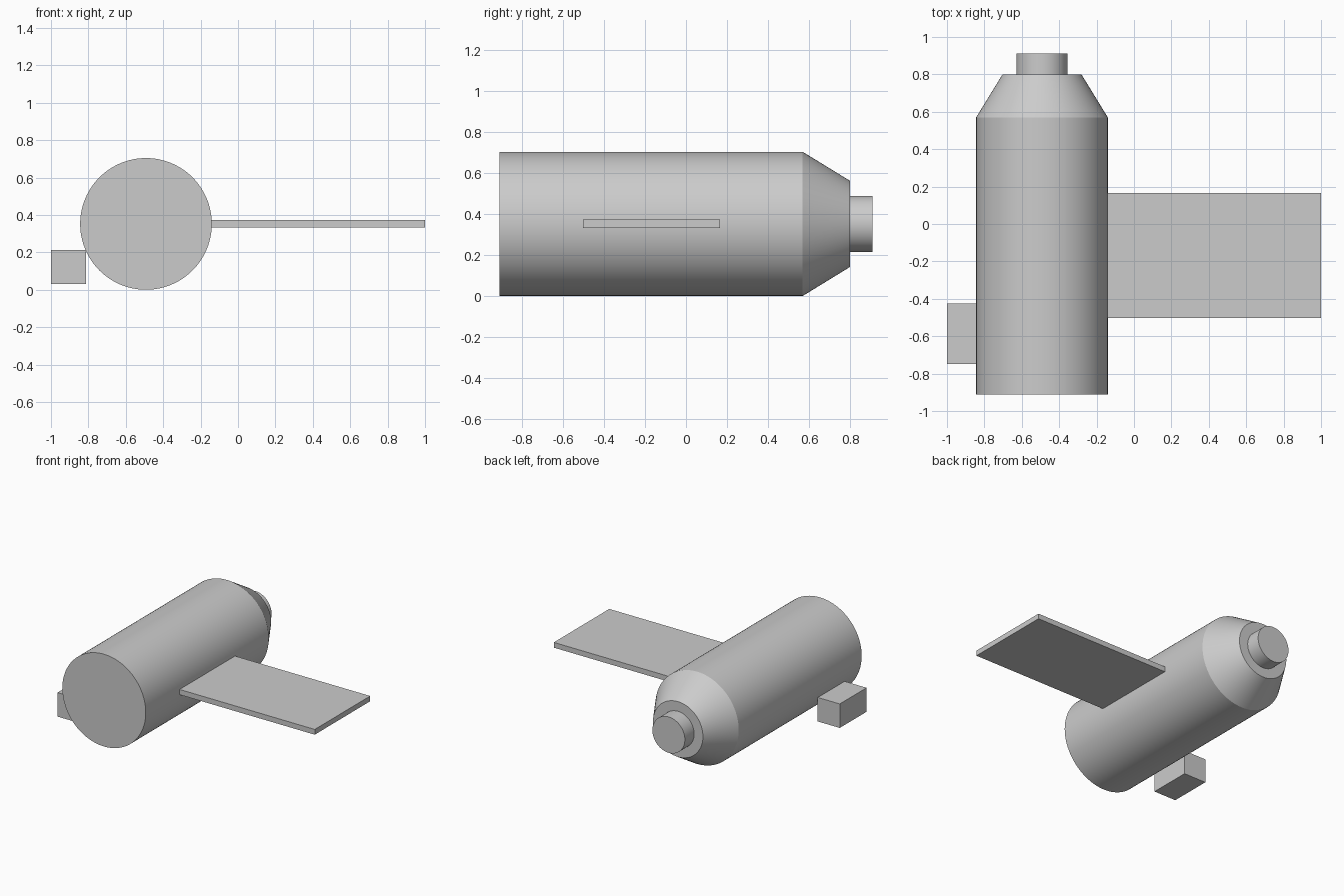
import bpy
from math import pi

if "Cube" in bpy.data.objects:
    bpy.data.objects.remove(bpy.data.objects["Cube"])

CX, CZ, SIDES = -0.492, 0.352, 96   # shared axis of the round parts


def round_part(name, y0, y1, r0, r1):
    """Cylinder or truncated cone running along y from y0 to y1."""
    bpy.ops.mesh.primitive_cone_add(
        vertices=SIDES, radius1=r0, radius2=r1, depth=y1 - y0,
        location=(CX, (y0 + y1) / 2, CZ), rotation=(-pi / 2, 0, 0))
    bpy.context.object.name = name
    bpy.ops.object.shade_smooth_by_angle(angle=pi / 6)


def box(name, lo, hi):
    """Axis-aligned box between two corners."""
    bpy.ops.mesh.primitive_cube_add(
        size=1, location=[(a + b) / 2 for a, b in zip(lo, hi)])
    ob = bpy.context.object
    ob.name = name
    ob.scale = [b - a for a, b in zip(lo, hi)]
    bpy.ops.object.transform_apply(location=False, rotation=False, scale=True)


# Main hull, tapered shoulder and end port
round_part("hull", -0.912, 0.57, 0.352, 0.352)
round_part("tapered_shoulder", 0.57, 0.80, 0.352, 0.211)
round_part("end_port", 0.80, 0.912, 0.137, 0.137)

# Flat side panel and small box on the opposite side
box("side_panel", (-0.145, -0.503, 0.333), (1.0, 0.165, 0.373))
box("equipment_box", (-1.0, -0.748, 0.03), (-0.813, -0.425, 0.213))
